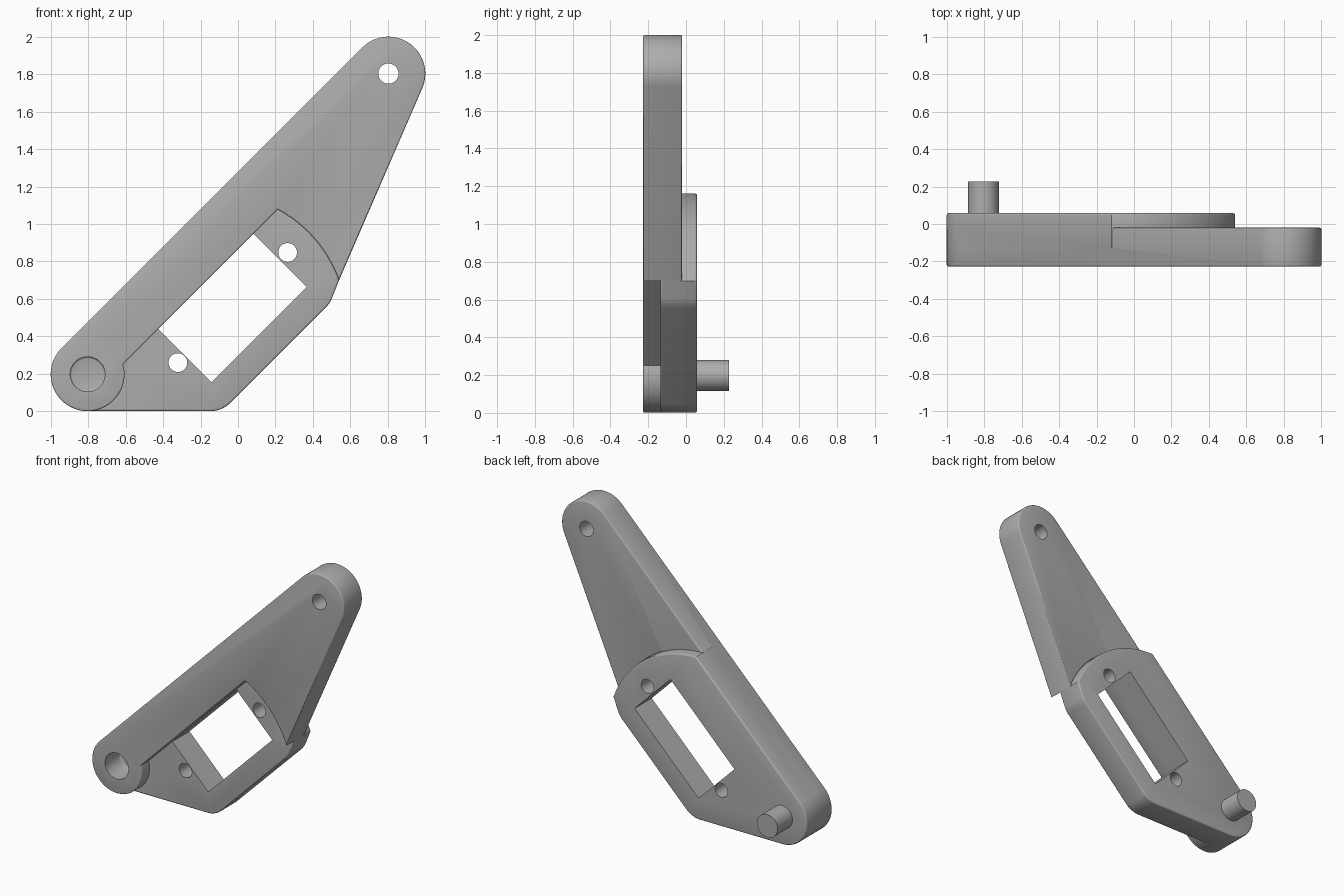
import bpy, bmesh, math
from math import sin, cos, radians

if "Cube" in bpy.data.objects:
    bpy.data.objects.remove(bpy.data.objects["Cube"], do_unlink=True)

grey = bpy.data.materials.new("mid_grey")
grey.use_nodes = True
colour = (0.42, 0.42, 0.42, 1)
grey.diffuse_color = colour
grey.node_tree.nodes["Principled BSDF"].inputs["Base Color"].default_value = colour

# Key positions as (x, z), and depths along y
LOW, HIGH, END_R = (-0.803, 0.198), (0.803, 1.803), 0.197
SWEEP, SWEEP_R = (-0.119, 0.461), 0.70
CORNER_LOW, CORNER_HIGH, CORNER_R = (-0.147, 0.151), (0.363, 0.661), 0.15
FRONT, POCKET, STEP, BACK, PIN_END = -0.227, -0.136, -0.02, 0.058, 0.227
TIP = 19.9      # sweep angle where the arm's right edge begins
FLANK = -23.1   # facing direction of the right edge


def arc(centre, r, a, b, steps=24):
    angles = [radians(a + (b - a) * i / steps) for i in range(steps + 1)]
    return [(centre[0] + r * cos(t), centre[1] + r * sin(t)) for t in angles]


def circle(centre, r, n=64):
    return arc(centre, r, 0, 360, n)[:-1]


def diagonal(u, v):
    """Point u along and v across the 45 degree axis of the arm."""
    return ((u - v) / math.sqrt(2), (u + v) / math.sqrt(2))


def prism(name, outline, y0, y1, bevel=0.0):
    """Extrude an (x, z) outline along y, rounding both rims."""
    bm = bmesh.new()
    face = bm.faces.new([bm.verts.new((x, y0, z)) for x, z in outline])
    ext = bmesh.ops.extrude_face_region(bm, geom=[face], use_keep_orig=True)
    for v in ext["geom"]:
        if isinstance(v, bmesh.types.BMVert):
            v.co.y = y1
    bmesh.ops.recalc_face_normals(bm, faces=bm.faces)
    if bevel:
        rims = [e for e in bm.edges if abs(e.verts[0].co.y - e.verts[1].co.y) < 1e-6]
        bmesh.ops.bevel(bm, geom=rims, offset=bevel, segments=3, profile=0.5,
                        affect='EDGES', clamp_overlap=True)
    me = bpy.data.meshes.new(name)
    bm.to_mesh(me)
    bm.free()
    me.materials.append(grey)
    ob = bpy.data.objects.new(name, me)
    bpy.context.collection.objects.link(ob)
    return ob


def combine(target, other, operation):
    mod = target.modifiers.new(operation, 'BOOLEAN')
    mod.operation, mod.solver, mod.object = operation, 'EXACT', other
    bpy.ops.object.select_all(action='DESELECT')
    bpy.context.view_layer.objects.active = target
    target.select_set(True)
    bpy.ops.object.modifier_apply(modifier=mod.name)
    bpy.data.objects.remove(other, do_unlink=True)


# Front arm: round ends, pocket edge, sweep and right flank
arm = prism("lever_arm",
            arc(LOW, END_R, 135, 375.8, 48)
            + arc(SWEEP, SWEEP_R, 61.8, TIP)
            + arc(HIGH, END_R, FLANK, 135, 36),
            FRONT, STEP, 0.01)

# Rear mounting plate ending in the sweep
plate = prism("mounting_plate",
              arc(LOW, END_R, 135, 270, 28)
              + arc(CORNER_LOW, CORNER_R, 270, 315, 10)
              + arc(CORNER_HIGH, CORNER_R, -45, FLANK, 6)
              + arc(SWEEP, SWEEP_R, TIP, 90, 36),
              POCKET, BACK, 0.01)
combine(arm, plate, 'UNION')

# Rectangular window, screw holes, end hole and blind bore
window = [diagonal(u, v) for u, v in ((0.01, 0.209), (0.728, 0.209), (0.728, 0.611), (0.01, 0.611))]
combine(arm, prism("window_cutter", window, -0.4, 0.4), 'DIFFERENCE')
for centre, r in (((0.265, 0.848), 0.05), ((-0.321, 0.26), 0.05), (HIGH, 0.054)):
    combine(arm, prism("hole_cutter", circle(centre, r, 40), -0.4, 0.4), 'DIFFERENCE')
combine(arm, prism("bore_cutter", circle(LOW, 0.093), -0.4, -0.058, 0.01), 'DIFFERENCE')

# Rear pivot pin
pin = prism("pivot_pin", circle(LOW, 0.082), BACK - 0.02, PIN_END)

for ob in (arm, pin):
    bpy.ops.object.select_all(action='DESELECT')
    bpy.context.view_layer.objects.active = ob
    ob.select_set(True)
    bpy.ops.object.shade_smooth_by_angle(angle=radians(35))
